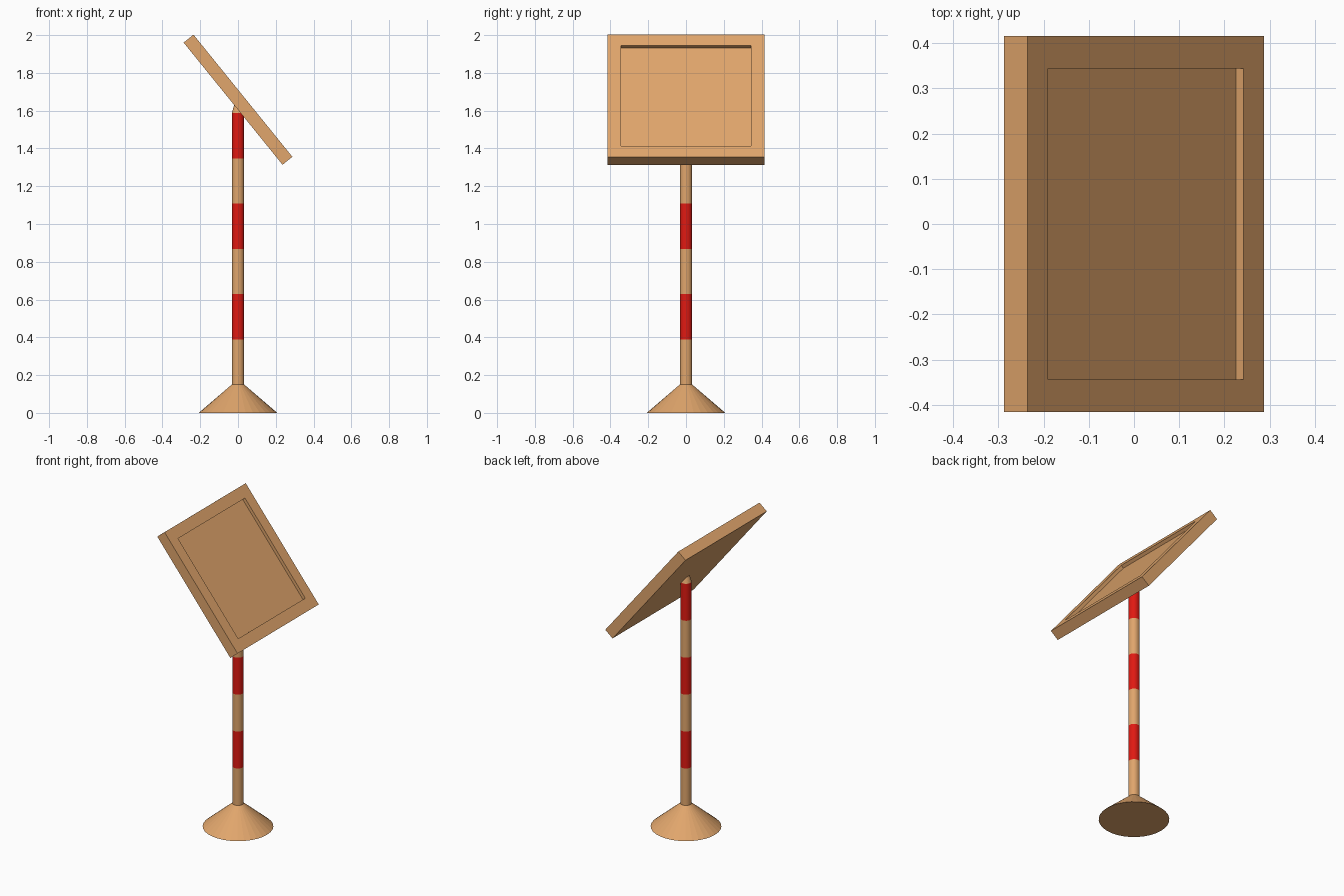
import bpy, bmesh, math
from mathutils import Matrix, Vector

if "Cube" in bpy.data.objects:
    bpy.data.objects.remove(bpy.data.objects["Cube"])


def material(name, rgb):
    m = bpy.data.materials.new(name)
    m.diffuse_color = (*rgb, 1)
    m.use_nodes = True
    m.node_tree.nodes["Principled BSDF"].inputs["Base Color"].default_value = m.diffuse_color
    return m


wood = material("wood", (0.75, 0.38, 0.15))
red = material("red_paint", (0.75, 0.01, 0.006))
SIDES = 32


def finish(bm, name, mats):
    bmesh.ops.recalc_face_normals(bm, faces=bm.faces)
    me = bpy.data.meshes.new(name)
    bm.to_mesh(me)
    bm.free()
    ob = bpy.data.objects.new(name, me)
    bpy.context.collection.objects.link(ob)
    for m in mats:
        me.materials.append(m)
    return ob


def lathe(name, profile, mats, slots):
    """Stack rings of (radius, z), capped at both ends; slots = material per band."""
    bm = bmesh.new()
    rings = [[bm.verts.new((r * math.cos(2 * math.pi * i / SIDES),
                            r * math.sin(2 * math.pi * i / SIDES), z))
              for i in range(SIDES)] for r, z in profile]
    for a, b, slot in zip(rings, rings[1:], slots):
        for i in range(SIDES):
            j = (i + 1) % SIDES
            bm.faces.new((a[i], a[j], b[j], b[i])).material_index = slot
    bm.faces.new(rings[0][::-1])
    bm.faces.new(rings[-1])
    return finish(bm, name, mats)


# Striped post on a conical foot, with a tapered tip running into the board
R, FOOT, BAND = 0.033, 0.15, 0.2395
profile = [(0.208, 0)] + [(R, FOOT + BAND * i) for i in range(7)] + [(0.011, 1.66)]
post = lathe("striped_post", profile, [wood, red], [0, 0, 1, 0, 1, 0, 1, 0])

# Tilted square board with a shallow recessed panel on its face
SIZE, THICK, BORDER, DEPTH = 0.832, 0.067, 0.103, 0.021
bm = bmesh.new()
bmesh.ops.create_cube(bm, size=1, matrix=Matrix.Diagonal((SIZE, SIZE, THICK, 1)))
bm.normal_update()
face = max(bm.faces, key=lambda f: f.normal.z)
bmesh.ops.inset_region(bm, faces=[face], thickness=BORDER)
rim = list(face.edges)
inner = bmesh.ops.extrude_discrete_faces(bm, faces=[face])["faces"][0]
bmesh.ops.translate(bm, verts=inner.verts, vec=Vector((0, 0, -DEPTH)))
board = finish(bm, "sign_board", [wood])
board.location = (0, 0, 1.658)
board.rotation_euler = (0, math.radians(51), 0)
